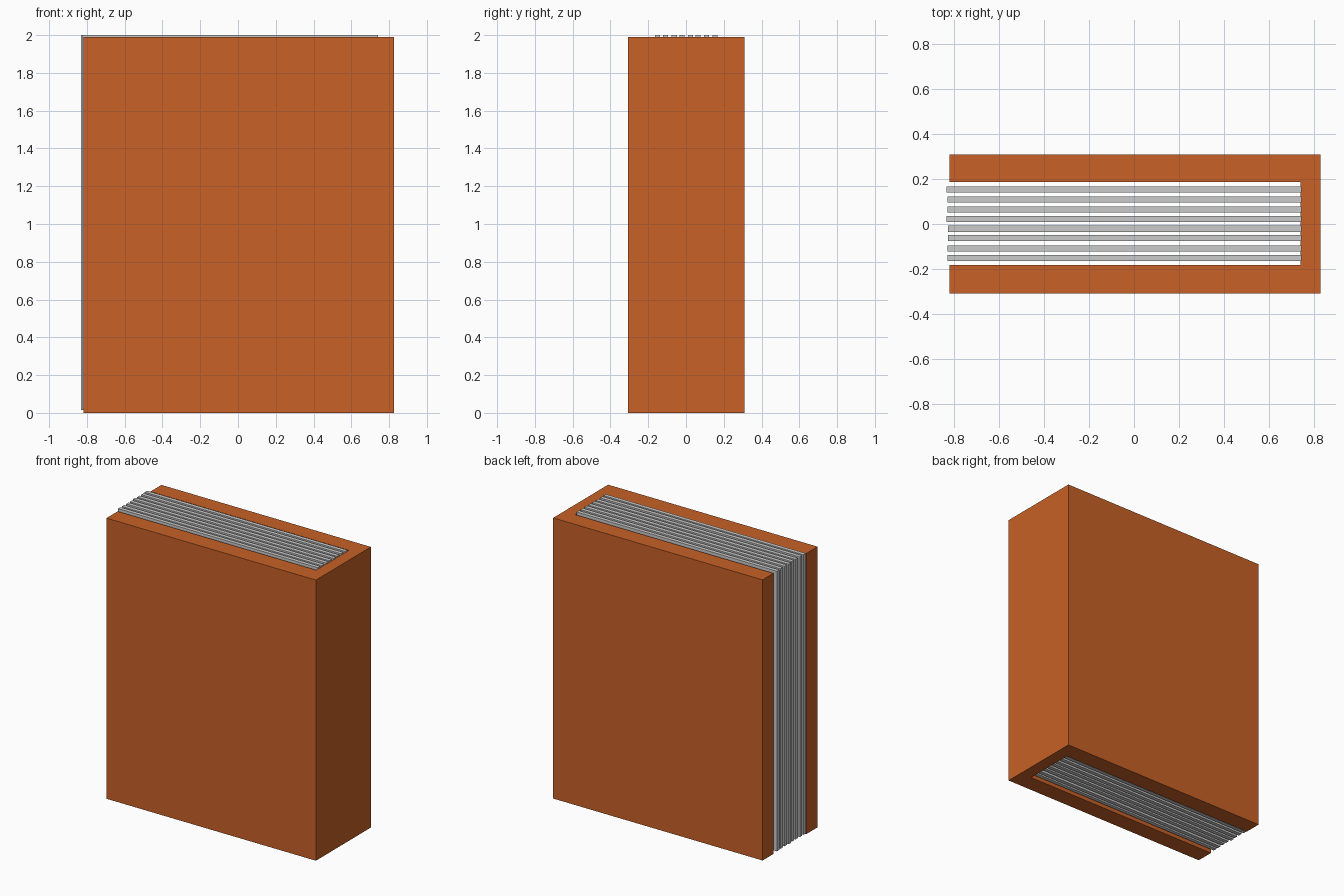
import bpy, bmesh

if "Cube" in bpy.data.objects:
    bpy.data.objects.remove(bpy.data.objects["Cube"])

cover_mat = bpy.data.materials.new("cover_orange")
cover_mat.diffuse_color = (0.58, 0.12, 0.02, 1)
cover_mat.use_nodes = True
cover_mat.node_tree.nodes["Principled BSDF"].inputs["Base Color"].default_value = cover_mat.diffuse_color


def prism(name, outline, z0, z1, mat=None):
    """Extrude a flat xy outline from z0 up to z1."""
    bm = bmesh.new()
    face = bm.faces.new([bm.verts.new((x, y, z0)) for x, y in outline])
    top = bmesh.ops.extrude_face_region(bm, geom=[face])["geom"]
    bmesh.ops.translate(bm, vec=(0, 0, z1 - z0),
                        verts=[v for v in top if isinstance(v, bmesh.types.BMVert)])
    bmesh.ops.recalc_face_normals(bm, faces=bm.faces)
    mesh = bpy.data.meshes.new(name)
    bm.to_mesh(mesh)
    bm.free()
    obj = bpy.data.objects.new(name, mesh)
    bpy.context.collection.objects.link(obj)
    if mat:
        mesh.materials.append(mat)
    return obj


# Cover: two boards joined by a spine, open at top, bottom and fore edge
L, R, SPINE = -0.817, 0.826, 0.738
FRONT, BACK, IN_F, IN_B = -0.307, 0.309, -0.181, 0.187
prism("cover", [(L, FRONT), (R, FRONT), (R, IN_B), (R, BACK), (L, BACK),
                (L, IN_B), (SPINE, IN_B), (SPINE, IN_F), (L, IN_F)],
      0, 1.99, cover_mat)

# Pages: thin sheets with slightly uneven fore edges (centre y, left x)
pages = [(-0.150, -0.826), (-0.109, -0.826), (-0.062, -0.824), (-0.021, -0.824),
         (0.023, -0.830), (0.064, -0.826), (0.109, -0.826), (0.153, -0.830)]
for i, (y, left) in enumerate(pages):
    a, b = y - 0.0135, y + 0.0135
    prism(f"page_{i + 1}", [(left, a), (0.742, a), (0.742, b), (left, b)], 0.014, 2.0)
